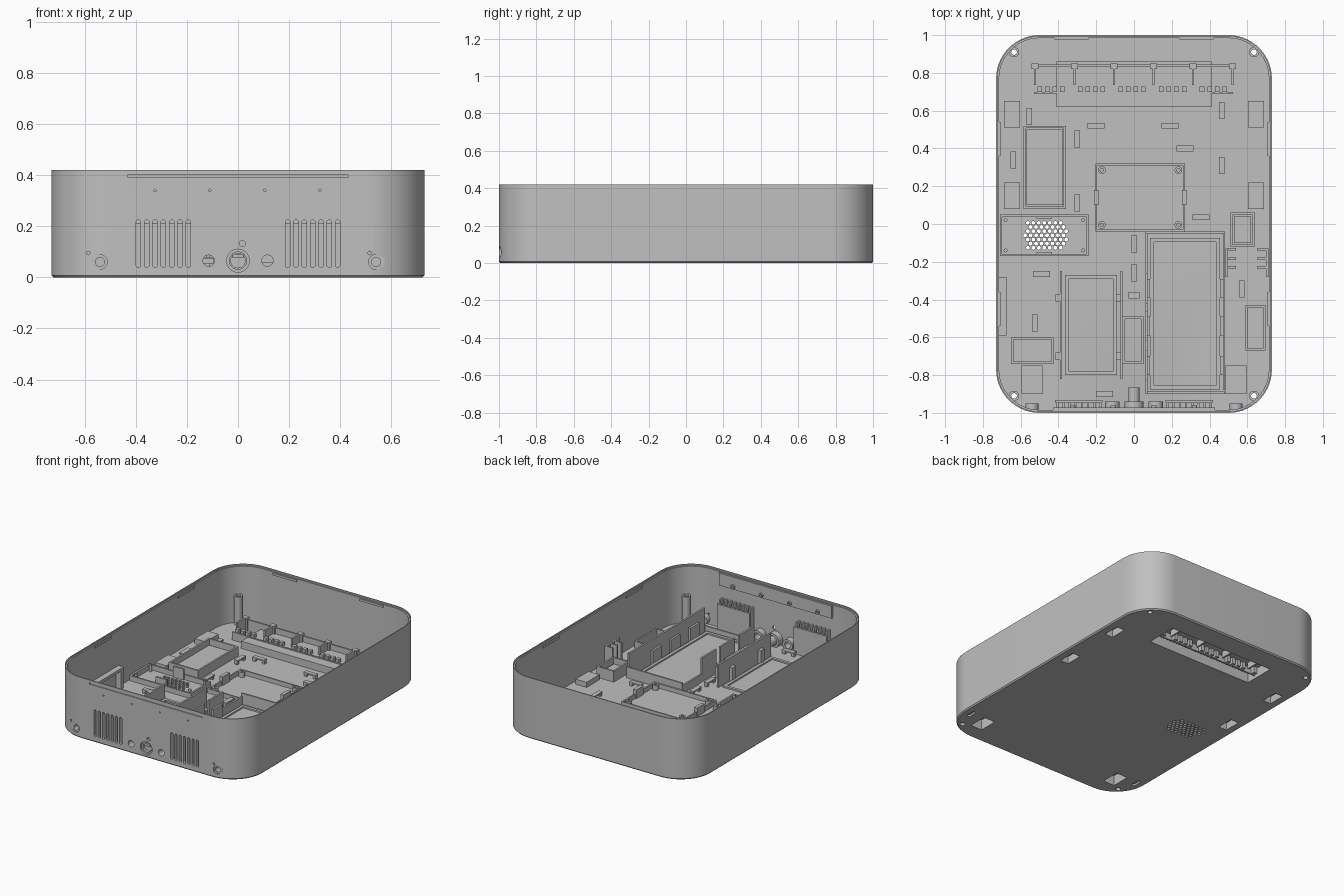
import bpy, bmesh, math
from mathutils import Vector

if "Cube" in bpy.data.objects:
    bpy.data.objects.remove(bpy.data.objects["Cube"])

grey = bpy.data.materials.new("plain grey plastic")
grey.use_nodes = True
grey.diffuse_color = (0.53, 0.53, 0.53, 1)
grey.node_tree.nodes["Principled BSDF"].inputs["Base Color"].default_value = grey.diffuse_color

FLOOR, RIM, WALL = 0.025, 0.42, 0.016


def outline(cx, cy, hx, hy, r, seg=8):
    """Rounded rectangle; a circle or capsule when r reaches the half sizes."""
    pts = []
    for k, (sx, sy) in enumerate([(1, 1), (-1, 1), (-1, -1), (1, -1)]):
        for i in range(seg + 1):
            a = math.pi / 2 * (k + i / seg)
            p = Vector((cx + sx * (hx - r) + r * math.cos(a), cy + sy * (hy - r) + r * math.sin(a)))
            if not pts or ((p - pts[-1]).length > 1e-5 and (p - pts[0]).length > 1e-5):
                pts.append(p)
    return pts


def loft(bm, rings, closed=False):
    loops = [[bm.verts.new(p) for p in ring] for ring in rings]
    pairs = list(zip(loops, loops[1:])) + ([(loops[-1], loops[0])] if closed else [])
    for a, b in pairs:
        for i in range(len(a)):
            j = (i + 1) % len(a)
            bm.faces.new((a[i], a[j], b[j], b[i]))
    if not closed:
        bm.faces.new(loops[0][::-1])
        bm.faces.new(loops[-1])


def place(pts, d, axis):
    return [(p.x, p.y, d) if axis == "z" else (p.x, d, p.y) for p in pts]


def prism(bm, pts, d0, d1, axis="z"):
    loft(bm, [place(pts, d0, axis), place(pts, d1, axis)])


def box(bm, x0, x1, y0, y1, z1, z0=FLOOR - 0.003):
    pts = [Vector(p) for p in ((x0, y0), (x1, y0), (x1, y1), (x0, y1))]
    prism(bm, pts, z0, z1)


def disc(bm, u, v, r, d0, d1, axis="z", seg=5):
    prism(bm, outline(u, v, r, r, r, seg), d0, d1, axis)


def tube(bm, u, v, r, hole, d0, d1, axis="z"):
    big, small = outline(u, v, r, r, r, 6), outline(u, v, hole, hole, hole, 6)
    loft(bm, [place(c, d, axis) for c, d in ((big, d0), (big, d1), (small, d1), (small, d0))], True)


def frame(bm, x0, x1, y0, y1, z, t=0.012):
    box(bm, x0, x0 + t, y0, y1, z)
    box(bm, x1 - t, x1, y0, y1, z)
    box(bm, x0 + t, x1 - t, y0, y0 + t, z)
    box(bm, x0 + t, x1 - t, y1 - t, y1, z)


def cap(bm, x0, x1, y0, y1, z):
    """Raised housing over an opening in the floor."""
    frame(bm, x0, x1, y0, y1, z)
    box(bm, x0, x1, y0, y1, z + 0.01, z)


def finish(name, bm, smooth=True):
    bmesh.ops.recalc_face_normals(bm, faces=bm.faces)
    mesh = bpy.data.meshes.new(name)
    bm.to_mesh(mesh)
    bm.free()
    ob = bpy.data.objects.new(name, mesh)
    bpy.context.collection.objects.link(ob)
    mesh.materials.append(grey)
    return ob


# Tub: bottom chamfer, outer wall, stepped lip, inner wall, floor
bm = bmesh.new()
steps = [(0.008, 0), (0, 0.008), (0, RIM), (0.007, RIM), (0.007, 0.41), (WALL, 0.41), (WALL, FLOOR)]
loft(bm, [place(outline(0, 0, 0.73 - i, 1 - i, 0.23 - i, 14), z, "z") for i, z in steps])
tub = finish("tub", bm)

# Openings: vents, sockets, fan grille, screw holes, undersides of the housings
SIDES = (-1, 1)
housings = [(-0.41, 0.41, 0.62, 0.86, 0.065)]
for s in SIDES:
    for y in (0.15, 0.58):
        housings.append((s * 0.645 - 0.042, s * 0.645 + 0.042, y - 0.07, y + 0.07, 0.05))
    housings.append((s * 0.54 - 0.055, s * 0.54 + 0.055, -0.9, -0.75, 0.07))
cut = bmesh.new()
for s in SIDES:
    for i in range(7):
        prism(cut, outline(s * 0.292 + (i - 3) * 0.0325, 0.132, 0.009, 0.093, 0.009, 4), -1.03, -0.975, "y")
    disc(cut, s * 0.115, 0.065, 0.022, -1.03, -0.97, "y")
    disc(cut, s * 0.54, 0.06, 0.029, -1.03, -0.96, "y")
    for y in (-0.91, 0.91):
        disc(cut, s * 0.635, y, 0.016, -0.02, 0.05)
    prism(cut, outline(s * 0.672, -0.78, 0.012, 0.035, 0.012, 4), -0.02, 0.012)
disc(cut, 0, 0.065, 0.045, -1.03, -0.97, "y")
for x, z, r in ((0.017, 0.132, 0.012), (-0.585, 0.095, 0.007), (0.515, 0.095, 0.007)):
    disc(cut, x, z, r, -1.03, -0.95, "y", 3)
for i in range(4):
    disc(cut, -0.325 + i * 0.215, 0.34, 0.005, -1.03, -0.99, "y", 3)
box(cut, -0.43, 0.43, -1.03, -0.994, 0.402, 0.391)
for row in range(-3, 4):
    for col in range(8 - abs(row) // 2):
        x = -0.475 + (col - (7 - abs(row) // 2) / 2) * 0.029 + (0.0145 if abs(row) // 2 % 2 != abs(row) % 2 else 0)
        disc(cut, x, -0.06 + row * 0.022, 0.0105, -0.02, 0.05, "z", 2)
for x0, x1, y0, y1, z in housings:
    box(cut, x0 + 0.012, x1 - 0.012, y0 + 0.012, y1 - 0.012, 0.05, -0.02)
cutter = finish("cutter", cut)
cutter.hide_render = True
mod = tub.modifiers.new("openings", "BOOLEAN")
mod.object, mod.operation, mod.solver = cutter, "DIFFERENCE", "EXACT"
bpy.context.view_layer.update()
tub.data = bpy.data.meshes.new_from_object(tub.evaluated_get(bpy.context.evaluated_depsgraph_get()))
tub.modifiers.clear()
bpy.data.objects.remove(cutter)

# Housings above the underside recesses
bm = bmesh.new()
for h in housings:
    cap(bm, *h)
finish("recess_housings", bm)

# Screw posts
bm = bmesh.new()
for x in SIDES:
    for y in SIDES:
        tube(bm, x * 0.635, y * 0.91, 0.027, 0.015, FLOOR - 0.003, 0.22)
finish("screw_posts", bm)

# Terminal strip at the back: spine, dividers, teeth
bm = bmesh.new()
box(bm, -0.53, 0.525, 0.832, 0.844, 0.115)
box(bm, -0.53, 0.525, 0.69, 0.7, 0.08)
for i in range(6):
    x = -0.53 + i * 0.209
    box(bm, x, x + 0.012, 0.735, 0.844, 0.13)
    box(bm, x - 0.012, x + 0.024, 0.82, 0.85, 0.13)
for i in range(5):
    for j in range(4):
        x = -0.5 + i * 0.215 + j * 0.04
        box(bm, x - 0.012, x + 0.012, 0.7, 0.728, 0.1)
finish("terminal_strip", bm)

# Fan seat with locating pins
bm = bmesh.new()
frame(bm, -0.71, -0.24, -0.17, 0.05, 0.06)
for y in (-0.155, 0.035):
    box(bm, -0.515, -0.435, y - 0.006, y + 0.006, 0.1)
for x in (-0.68, -0.27):
    for y in (-0.14, 0.02):
        disc(bm, x, y, 0.01, 0.02, 0.07)
finish("fan_seat", bm)

# Circuit board seat in the middle
bm = bmesh.new()
frame(bm, -0.205, 0.27, -0.04, 0.32, 0.055, 0.01)
for x in (-0.17, 0.235):
    for y in (-0.005, 0.285):
        tube(bm, x, y, 0.02, 0.009, 0.02, 0.06)
for x in (-0.2, 0.265):
    box(bm, x - 0.012, x + 0.012, 0.1, 0.18, 0.085)
finish("board_seat", bm)

# Power module box and small module boxes
bm = bmesh.new()
frame(bm, -0.585, -0.36, 0.08, 0.52, 0.09)
box(bm, -0.57, -0.375, 0.1, 0.5, 0.05)
frame(bm, 0.51, 0.64, -0.12, 0.06, 0.1)
box(bm, 0.53, 0.62, -0.1, 0.04, 0.06)
frame(bm, -0.65, -0.425, -0.74, -0.6, 0.11)
frame(bm, -0.06, 0.05, -0.74, -0.49, 0.1)
box(bm, -0.03, 0.03, -0.395, -0.36, 0.1)
finish("module_boxes", bm)

# Large bay: tall side walls split into panels, clips, low ledge
bm = bmesh.new()
box(bm, 0.47, 0.482, -0.88, -0.05, 0.19)
box(bm, 0.06, 0.072, -0.9, -0.05, 0.08)
box(bm, 0.06, 0.482, -0.052, -0.04, 0.1)
box(bm, 0.06, 0.482, -0.9, -0.888, 0.06)
frame(bm, 0.085, 0.455, -0.875, -0.075, 0.035, 0.02)
for y in (-0.34, -0.54, -0.75):
    box(bm, 0.06, 0.072, y - 0.08, y + 0.08, 0.19)
    for x in (0.078, 0.464):
        box(bm, x - 0.008, x + 0.008, y - 0.05, y + 0.05, 0.12)
finish("large_bay", bm)

# Narrow bay beside it
bm = bmesh.new()
box(bm, -0.072, -0.06, -0.82, -0.25, 0.18)
box(bm, -0.392, -0.38, -0.82, -0.25, 0.12)
frame(bm, -0.365, -0.09, -0.8, -0.27, 0.035, 0.02)
for y in (-0.39, -0.7):
    for x in (-0.4, -0.08):
        box(bm, x - 0.015, x + 0.015, y - 0.02, y + 0.02, 0.12)
finish("narrow_bay", bm)

# Side wall brackets
bm = bmesh.new()
box(bm, -0.715, -0.675, -0.59, -0.57, 0.17)
box(bm, -0.715, -0.675, -0.31, -0.28, 0.17)
box(bm, -0.715, -0.675, -0.59, -0.28, 0.17, 0.15)
frame(bm, 0.59, 0.695, -0.67, -0.43, 0.07)
for y in (-0.14, -0.19, -0.235):
    box(bm, 0.5, 0.54, y, y + 0.012, 0.1)
    box(bm, 0.65, 0.71, y, y + 0.012, 0.15)
box(bm, 0.485, 0.497, -0.28, -0.13, 0.12)
box(bm, 0.7, 0.712, -0.28, -0.13, 0.15)
finish("side_brackets", bm)

# Cable bridges: thin bars on two feet
bm = bmesh.new()
along_x = [(-0.2, 0.52), (0.19, 0.52), (0.27, 0.4), (0.355, 0.035), (-0.49, -0.265), (-0.155, -0.9)]
along_y = [(-0.555, 0.57), (-0.3, 0.45), (-0.64, 0.34), (-0.3, 0.11), (0.465, 0.6), (0.465, 0.31),
           (0, -0.105), (0, -0.26), (0.57, -0.345), (-0.525, -0.525)]
for spots, dx, dy in ((along_x, 0.045, 0.015), (along_y, 0.015, 0.045)):
    for x, y in spots:
        box(bm, x - dx, x + dx, y - dy, y + dy, 0.055, 0.045)
        for s in SIDES:
            fx, fy = (x + s * 0.035, y) if dx > dy else (x, y + s * 0.035)
            box(bm, fx - 0.01, fx + 0.01, fy - 0.01, fy + 0.01, 0.045)
finish("cable_bridges", bm)

# Front wall: vent combs, socket sleeves, button, upper mounting plate
bm = bmesh.new()
for s in SIDES:
    for i in range(8):
        x = s * 0.292 + (i - 3.5) * 0.0325
        box(bm, x - 0.006, x + 0.006, -0.987, -0.945, 0.235)
    box(bm, s * 0.292 - 0.125, s * 0.292 + 0.125, -0.945, -0.932, 0.21)
finish("vent_combs", bm)

bm = bmesh.new()
for s in SIDES:
    tube(bm, s * 0.115, 0.065, 0.038, 0.022, -0.987, -0.94, "y")
    tube(bm, s * 0.54, 0.06, 0.034, 0.018, -0.99, -0.95, "y")
tube(bm, 0, 0.065, 0.05, 0.034, -0.987, -0.94, "y")
disc(bm, 0, 0.065, 0.03, -0.975, -0.865, "y")
box(bm, -0.022, 0.022, -0.99, -0.97, 0.092, 0.075)
finish("front_sockets", bm)

bm = bmesh.new()
box(bm, -0.43, 0.43, -0.986, -0.972, 0.405, 0.32)
for i in range(4):
    tube(bm, -0.325 + i * 0.215, 0.34, 0.014, 0.006, -0.975, -0.96, "y")
finish("upper_mounting_plate", bm)

# Lid catches along the rim
bm = bmesh.new()
for s in SIDES:
    box(bm, s * 0.33 - 0.09, s * 0.33 + 0.09, 0.977, 0.987, 0.405, 0.39)
    for y in (-0.45, 0.45):
        box(bm, s * 0.712 - 0.005, s * 0.712 + 0.005, y - 0.09, y + 0.09, 0.405, 0.39)
finish("lid_catches", bm)

# Smooth curved walls, keep edges sharp
bpy.ops.object.select_all(action="DESELECT")
for ob in bpy.context.collection.objects:
    if ob.type == "MESH":
        ob.select_set(True)
bpy.context.view_layer.objects.active = tub
bpy.ops.object.shade_smooth_by_angle(angle=math.radians(30))
